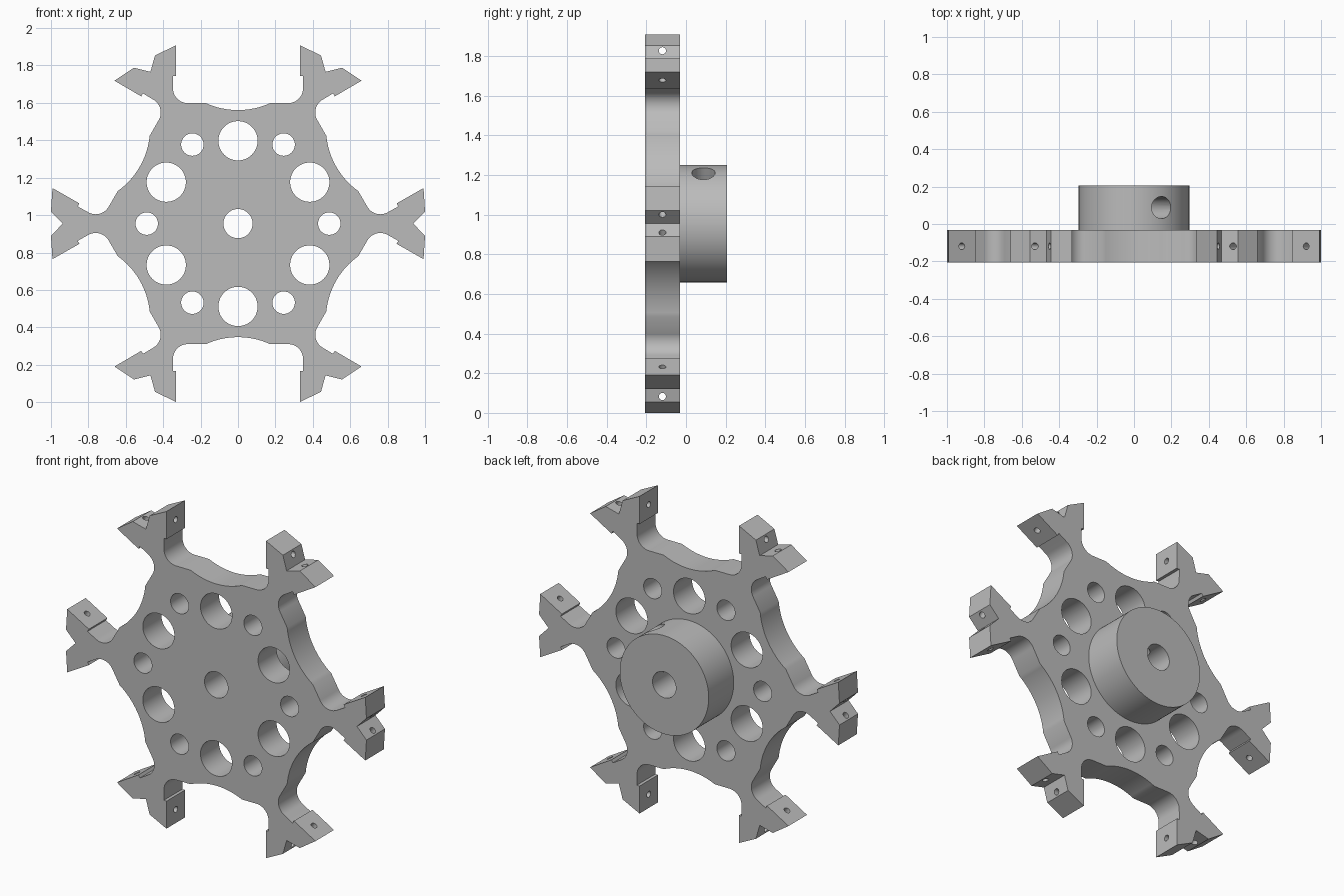
import bpy, bmesh
from math import sin, cos, radians, pi, hypot, atan2
from mathutils import Matrix, Vector

if "Cube" in bpy.data.objects:
    bpy.data.objects.remove(bpy.data.objects["Cube"])

CENTRE_Z = 0.9545
FRONT, SEAM, BACK = -0.207, -0.031, 0.207
MID_Y = (FRONT + SEAM) / 2

grey = bpy.data.materials.new("machined grey")
grey.use_nodes = True
grey.diffuse_color = (0.5, 0.5, 0.5, 1)
grey.node_tree.nodes["Principled BSDF"].inputs["Base Color"].default_value = (0.5, 0.5, 0.5, 1)


def make_object(name, bm):
    bmesh.ops.recalc_face_normals(bm, faces=bm.faces)
    mesh = bpy.data.meshes.new(name)
    bm.to_mesh(mesh)
    bm.free()
    mesh.materials.append(grey)
    obj = bpy.data.objects.new(name, mesh)
    bpy.context.collection.objects.link(obj)
    return obj


def add_cylinder(bm, start, end, radius, sides=48):
    """Closed cylinder between two points."""
    start, end = Vector(start), Vector(end)
    axis = end - start
    turn = axis.to_track_quat('Z', 'Y').to_matrix().to_4x4()
    bmesh.ops.create_cone(bm, cap_ends=True, segments=sides, radius1=radius,
                          radius2=radius, depth=axis.length,
                          matrix=Matrix.Translation((start + end) / 2) @ turn)


def polar(r, deg):
    """Point at a radius and angle about the wheel centre, as (x, z)."""
    return r * cos(radians(deg)), CENTRE_Z + r * sin(radians(deg))


def activate(obj):
    bpy.ops.object.select_all(action='DESELECT')
    obj.select_set(True)
    bpy.context.view_layer.objects.active = obj


def cut(obj, bm):
    """Subtract every solid in bm from the object."""
    cutter = make_object("cutter", bm)
    cutter.hide_render = True
    mod = obj.modifiers.new("cut", 'BOOLEAN')
    mod.operation = 'DIFFERENCE'
    mod.solver = 'EXACT'
    mod.object = cutter
    activate(obj)
    bpy.ops.object.modifier_apply(modifier=mod.name)
    bpy.data.objects.remove(cutter)


def arc(cx, cy, r, a0, a1, steps):
    return [(cx + r * cos(radians(a0 + (a1 - a0) * i / steps)),
             cy + r * sin(radians(a0 + (a1 - a0) * i / steps))) for i in range(steps + 1)]


# Upper half of one forked arm: prong, step, neck fillet, shoulder, rim scallop
half = [(1.0, 0.065), (0.992, 0.19), (0.848, 0.108), (0.857, 0.092)]
half += arc(0.761, 0.13, 0.08, -60, -150, 12)
shoulder = (0.643, 0.174)
scallop_r = 0.414
mid_angle = radians(30)
along = shoulder[0] * cos(mid_angle) + shoulder[1] * sin(mid_angle)
across = shoulder[0] * sin(mid_angle) - shoulder[1] * cos(mid_angle)
centre_r = along + (scallop_r ** 2 - across ** 2) ** 0.5
cx, cy = centre_r * cos(mid_angle), centre_r * sin(mid_angle)
start = atan2(shoulder[1] - cy, shoulder[0] - cx) * 180 / pi % 360
half += arc(cx, cy, scallop_r, start, 210, 8)

# Full arm sector, mirrored, then repeated six times
sector = [(x, -y) for x, y in reversed(half[:-1])] + [(0.937, 0)] + half
outline = []
for k in range(6):
    for x, y in sector:
        px, pz = polar(hypot(x, y), atan2(y, x) * 180 / pi + 60 * k)
        outline.append((px, FRONT, pz))

# Wheel plate
bm = bmesh.new()
face = bm.faces.new([bm.verts.new(p) for p in outline])
extruded = bmesh.ops.extrude_face_region(bm, geom=[face])
bmesh.ops.translate(bm, vec=(0, SEAM - FRONT, 0),
                    verts=[v for v in extruded["geom"] if isinstance(v, bmesh.types.BMVert)])
plate = make_object("wheel_plate", bm)

# Round holes through the plate, and the prong screw holes
bm = bmesh.new()
holes = [(0, 0, 0.078)]
for k in range(6):
    holes += [(0.443, 60 * k + 30, 0.105), (0.488, 60 * k, 0.06)]
for r, a, size in holes:
    x, z = polar(r, a)
    add_cylinder(bm, (x, FRONT - 0.1, z), (x, SEAM + 0.1, z), size)
for k in range(6):
    for side in (1, -1):
        ends = []
        for t in (-0.05, 0.16):
            x, y = 0.92 + 0.5 * t, side * (0.15 - 0.866 * t)
            px, pz = polar(hypot(x, y), atan2(y, x) * 180 / pi + 60 * k)
            ends.append((px, MID_Y, pz))
        add_cylinder(bm, ends[0], ends[1], 0.018, 16)
cut(plate, bm)

# Hub with shaft bore and one radial set screw hole
bm = bmesh.new()
add_cylinder(bm, (0, SEAM, CENTRE_Z), (0, BACK, CENTRE_Z), 0.296, 96)
hub = make_object("hub", bm)
bm = bmesh.new()
add_cylinder(bm, (0, SEAM - 0.1, CENTRE_Z), (0, BACK + 0.1, CENTRE_Z), 0.078)
cut(hub, bm)
bm = bmesh.new()
inner, outer = polar(0.03, 60), polar(0.4, 60)
hub_mid = (SEAM + BACK) / 2
add_cylinder(bm, (inner[0], hub_mid, inner[1]), (outer[0], hub_mid, outer[1]), 0.059, 32)
cut(hub, bm)

for obj in (plate, hub):
    activate(obj)
    bpy.ops.object.shade_smooth_by_angle(angle=radians(25))
